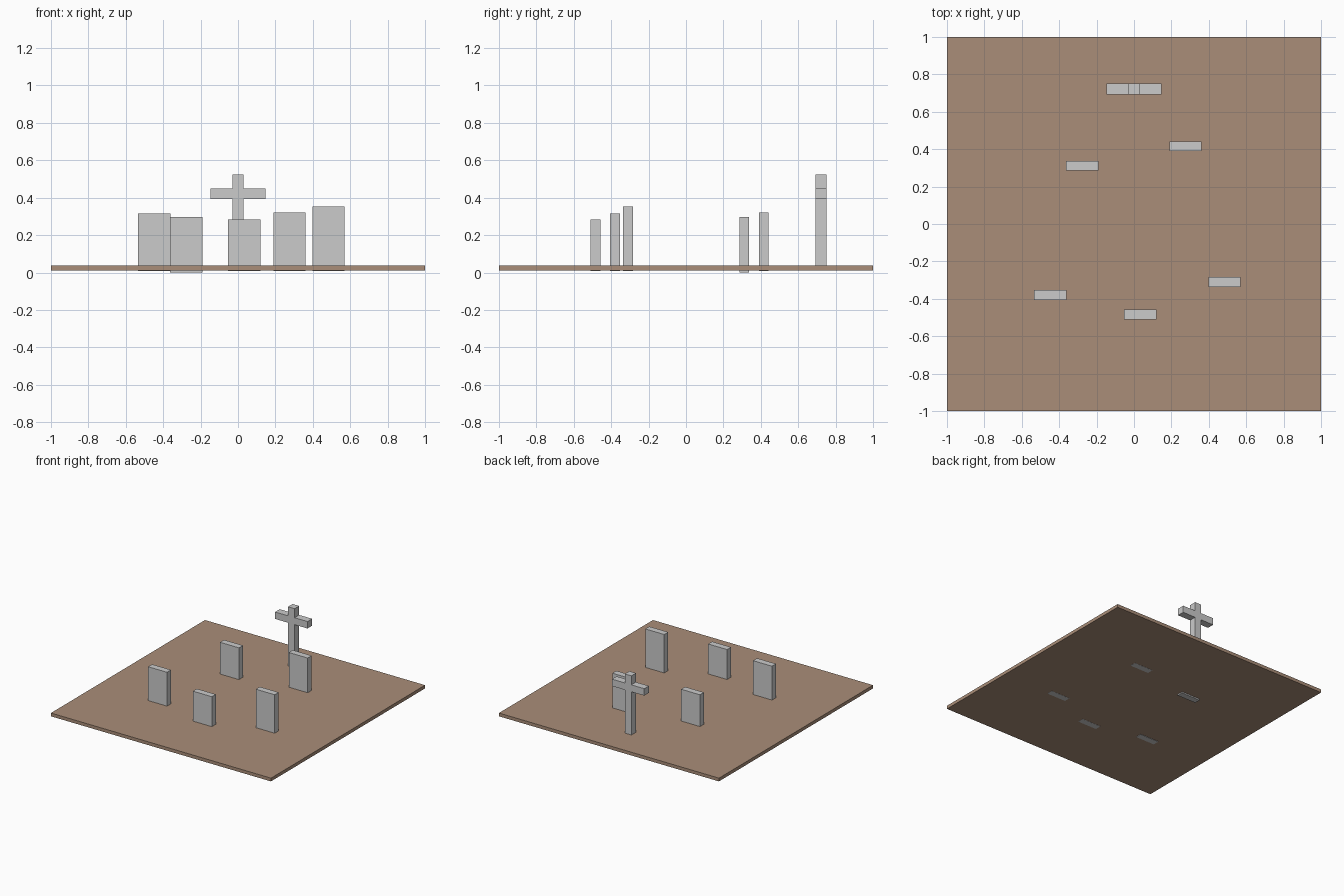
import bpy
import bmesh

if "Cube" in bpy.data.objects:
    bpy.data.objects.remove(bpy.data.objects["Cube"])


def box(name, x, y, z):
    """Box object from (min, max) ranges on each axis."""
    bm = bmesh.new()
    bmesh.ops.create_cube(bm, size=1)
    centre = [(a + b) / 2 for a, b in (x, y, z)]
    for v in bm.verts:
        v.co.x *= x[1] - x[0]
        v.co.y *= y[1] - y[0]
        v.co.z *= z[1] - z[0]
    return finish(name, bm, centre)


def finish(name, bm, location):
    bmesh.ops.recalc_face_normals(bm, faces=bm.faces)
    mesh = bpy.data.meshes.new(name)
    bm.to_mesh(mesh)
    bm.free()
    obj = bpy.data.objects.new(name, mesh)
    obj.location = location
    bpy.context.collection.objects.link(obj)
    return obj


# Earth slab
earth = bpy.data.materials.new("earth")
earth.diffuse_color = (0.40, 0.27, 0.19, 1)
earth.use_nodes = True
earth.node_tree.nodes["Principled BSDF"].inputs["Base Color"].default_value = earth.diffuse_color
ground = box("ground", (-1, 1), (-1, 1), (0.01, 0.037))
ground.data.materials.append(earth)

# Headstones: centre x, centre y, bottom, top (sunk through the slab)
stones = [
    (-0.277, 0.311, 0.0, 0.298),
    (0.275, 0.415, 0.009, 0.322),
    (-0.448, -0.379, 0.007, 0.315),
    (0.033, -0.484, 0.009, 0.283),
    (0.483, -0.310, 0.009, 0.353),
]
for i, (x, y, bottom, top) in enumerate(stones, 1):
    box(f"headstone_{i}", (x - 0.086, x + 0.086),
        (y - 0.026, y + 0.026), (bottom, top))

# Cross: half outline mirrored, then extruded through its depth
half = [(0.03, 0.02), (0.03, 0.392), (0.147, 0.392),
        (0.147, 0.449), (0.03, 0.449), (0.03, 0.523)]
outline = half + [(-x, z) for x, z in reversed(half)]
bm = bmesh.new()
face = bm.faces.new([bm.verts.new((x, -0.03, z)) for x, z in outline])
extruded = bmesh.ops.extrude_face_region(bm, geom=[face], use_keep_orig=True)
bmesh.ops.translate(bm, vec=(0, 0.06, 0), verts=[
    g for g in extruded["geom"] if isinstance(g, bmesh.types.BMVert)])
finish("cross", bm, (0, 0.722, 0))
